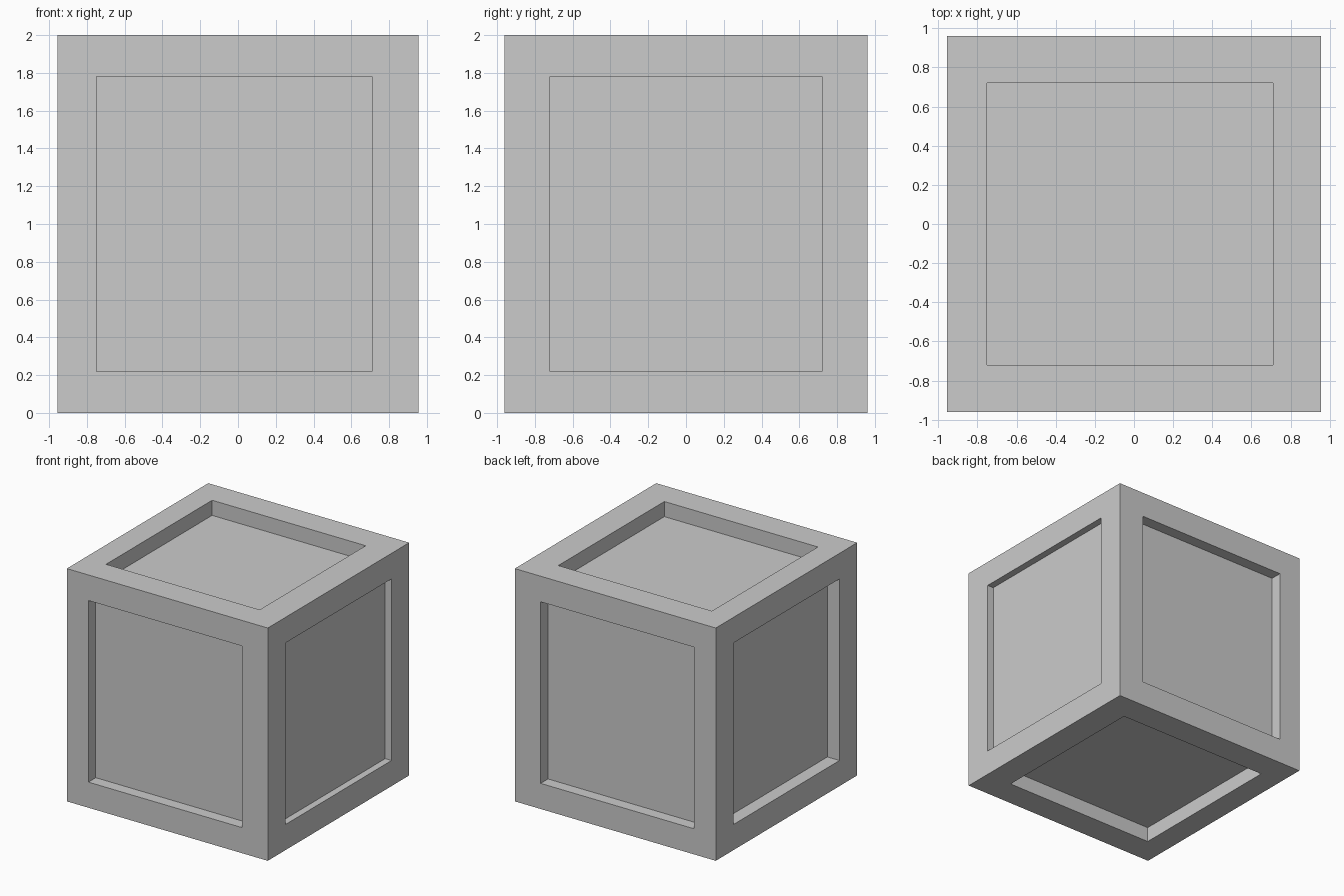
import bpy
import bmesh
from mathutils import Vector

default = bpy.data.objects.get("Cube")
if default:
    bpy.data.objects.remove(default, do_unlink=True)

# Outer box, window openings and recessed panel planes: (low corner, high corner)
OUTER = (Vector((-0.955, -0.96, 0.0)), Vector((0.955, 0.96, 2.0)))
OPENING = (Vector((-0.75, -0.72, 0.22)), Vector((0.71, 0.72, 1.78)))
PANEL = (Vector((-0.84, -0.86, 0.13)), Vector((0.895, 0.86, 1.87)))


def make_material(name, colour):
    mat = bpy.data.materials.new(name)
    mat.use_nodes = True
    mat.diffuse_color = colour
    mat.node_tree.nodes["Principled BSDF"].inputs["Base Color"].default_value = colour
    return mat


# Plain crate body
bm = bmesh.new()
bmesh.ops.create_cube(bm, size=2)
for v in bm.verts:
    v.co = [OUTER[v.co[i] > 0][i] for i in range(3)]
bm.normal_update()

# Sink a square panel into each of the six sides
for face in list(bm.faces):
    axis = max(range(3), key=lambda i: abs(face.normal[i]))
    side = face.normal[axis] > 0
    centre = face.calc_center_median()

    # Flat border around the opening
    bmesh.ops.inset_individual(bm, faces=[face], thickness=0.1)
    for v in face.verts:
        for i in range(3):
            if i != axis:
                v.co[i] = OPENING[v.co[i] > centre[i]][i]

    # Straight walls down to the recessed panel
    bmesh.ops.inset_individual(bm, faces=[face], thickness=0.0)
    for v in face.verts:
        v.co[axis] = PANEL[side][axis]

bmesh.ops.recalc_face_normals(bm, faces=bm.faces)
mesh = bpy.data.meshes.new("crate")
bm.to_mesh(mesh)
bm.free()

crate = bpy.data.objects.new("crate", mesh)
bpy.context.collection.objects.link(crate)
mesh.materials.append(make_material("light grey", (0.6, 0.6, 0.6, 1.0)))
